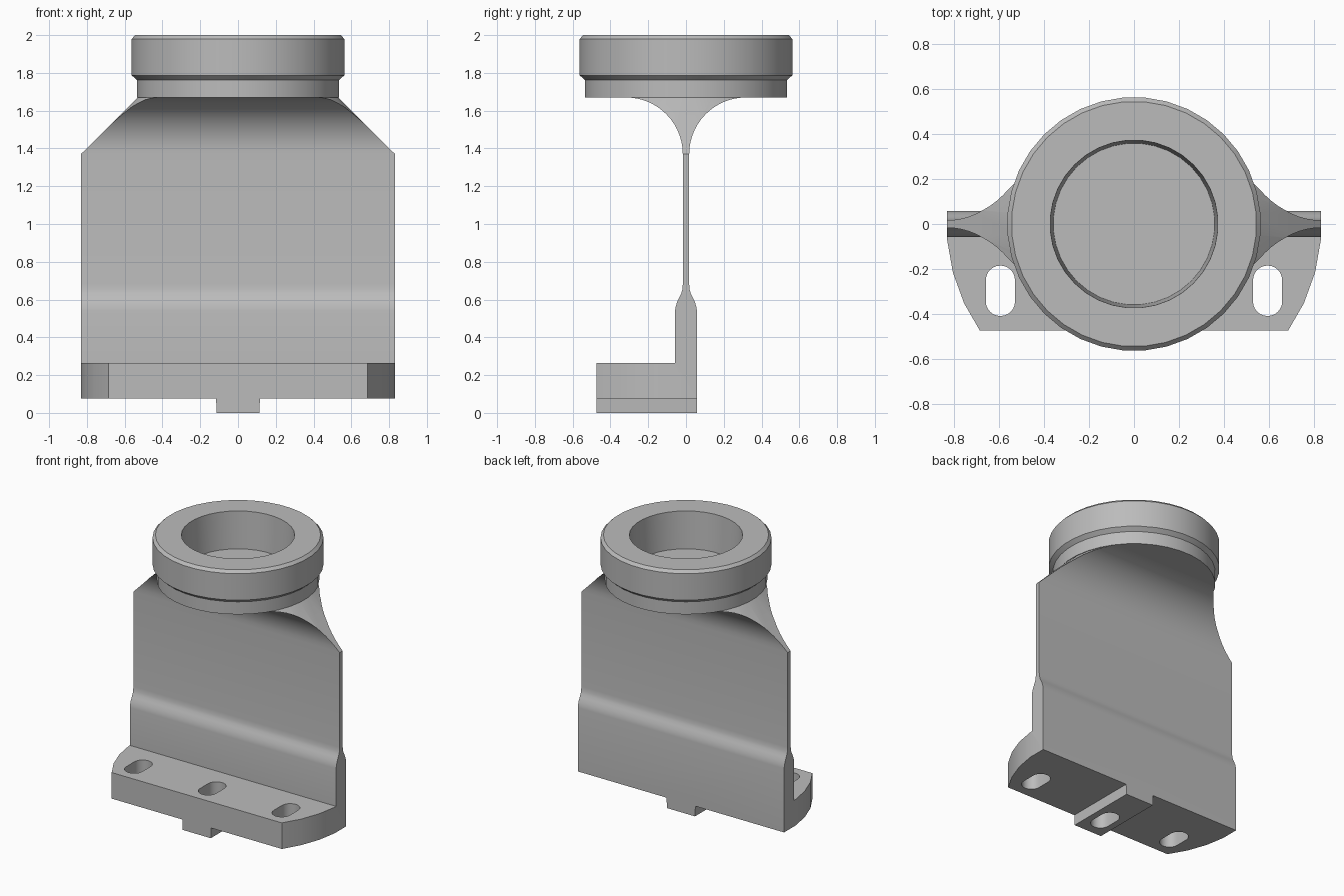
import bpy, bmesh
from math import sin, cos, pi, radians
from mathutils import Vector

if "Cube" in bpy.data.objects:
    bpy.data.objects.remove(bpy.data.objects["Cube"], do_unlink=True)

grey = bpy.data.materials.new("plain grey")
grey.use_nodes = True
colour = (0.5, 0.5, 0.5, 1)
grey.diffuse_color = colour
grey.node_tree.nodes["Principled BSDF"].inputs["Base Color"].default_value = colour


def finish(name, bm):
    bmesh.ops.recalc_face_normals(bm, faces=bm.faces[:])
    mesh = bpy.data.meshes.new(name)
    bm.to_mesh(mesh)
    bm.free()
    mesh.materials.append(grey)
    obj = bpy.data.objects.new(name, mesh)
    bpy.context.collection.objects.link(obj)
    return obj


def prism(name, points, sweep):
    """Extrude a closed outline along a vector."""
    bm = bmesh.new()
    face = bm.faces.new([bm.verts.new(p) for p in points])
    new = bmesh.ops.extrude_face_region(bm, geom=[face])["geom"]
    verts = [g for g in new if isinstance(g, bmesh.types.BMVert)]
    bmesh.ops.translate(bm, verts=verts, vec=Vector(sweep))
    return finish(name, bm)


def revolve(name, profile, sides=36):
    """Turn (radius, height) points about z and cap both ends."""
    bm = bmesh.new()
    angles = [2 * pi * (i + 0.5) / sides for i in range(sides)]
    rings = [[bm.verts.new((r * cos(a), r * sin(a), z)) for a in angles]
             for r, z in profile]
    for low, high in zip(rings, rings[1:]):
        for i in range(sides):
            j = (i + 1) % sides
            bm.faces.new((low[i], low[j], high[j], high[i]))
    bm.faces.new(rings[0])
    bm.faces.new(rings[-1])
    return finish(name, bm)


def combine(target, tool, operation):
    mod = target.modifiers.new("combine", 'BOOLEAN')
    mod.operation = operation
    mod.solver = 'EXACT'
    mod.object = tool
    bpy.context.view_layer.objects.active = target
    bpy.ops.object.modifier_apply(modifier=mod.name)
    bpy.data.objects.remove(tool, do_unlink=True)


# Blade section: thick foot, soft step, thin web, flare into the collar
half = [(0.058, 0.54), (0.055, 0.56), (0.048, 0.585), (0.036, 0.61),
        (0.026, 0.63), (0.02, 0.65), (0.017, 0.68)]
flare = [(0.317 - 0.3 * cos(t), 1.37 + 0.3 * sin(t))
         for t in (pi / 2 * i / 14 for i in range(15))]
half += flare + [(0.317, 1.715)]
section = [(-0.475, 0.075), (0.058, 0.075)] + half
section += [(-y, z) for y, z in reversed(half)]
section += [(-0.058, 0.265), (-0.475, 0.265)]
body = prism("blade_and_base", [(-0.95, y, z) for y, z in section], (1.9, 0, 0))

# Round outer envelope with a conical shoulder
envelope = revolve("envelope", [(0.835, -0.1), (0.835, 1.37),
                                (0.53, 1.672), (0.53, 1.75)])
combine(body, envelope, 'INTERSECT')

# Locating key under the base
key = prism("locating_key", [(-0.113, -0.475, 0), (0.113, -0.475, 0),
                             (0.118, -0.475, 0.12), (-0.118, -0.475, 0.12)],
            (0, 0.533, 0))
combine(body, key, 'UNION')

# Three mounting slots
for x in (-0.595, 0, 0.595):
    outline = []
    for centre, start in ((-0.25, 0), (-0.345, pi)):
        for i in range(13):
            a = start + pi * i / 12
            outline.append((x + 0.065 * cos(a), centre + 0.065 * sin(a), -0.1))
    combine(body, prism("slot_cutter", outline, (0, 0, 0.6)), 'DIFFERENCE')

# Collar with a shallow tapered socket
collar = revolve("collar", [(0.537, 1.67), (0.537, 1.762), (0.565, 1.787),
                            (0.565, 1.98), (0.546, 2.0), (0.374, 2.0),
                            (0.36, 1.73)])

# Smooth curved surfaces, keeping hard edges
bpy.ops.object.select_all(action='DESELECT')
for obj in (body, collar):
    obj.select_set(True)
bpy.context.view_layer.objects.active = body
bpy.ops.object.shade_smooth_by_angle(angle=radians(25))
